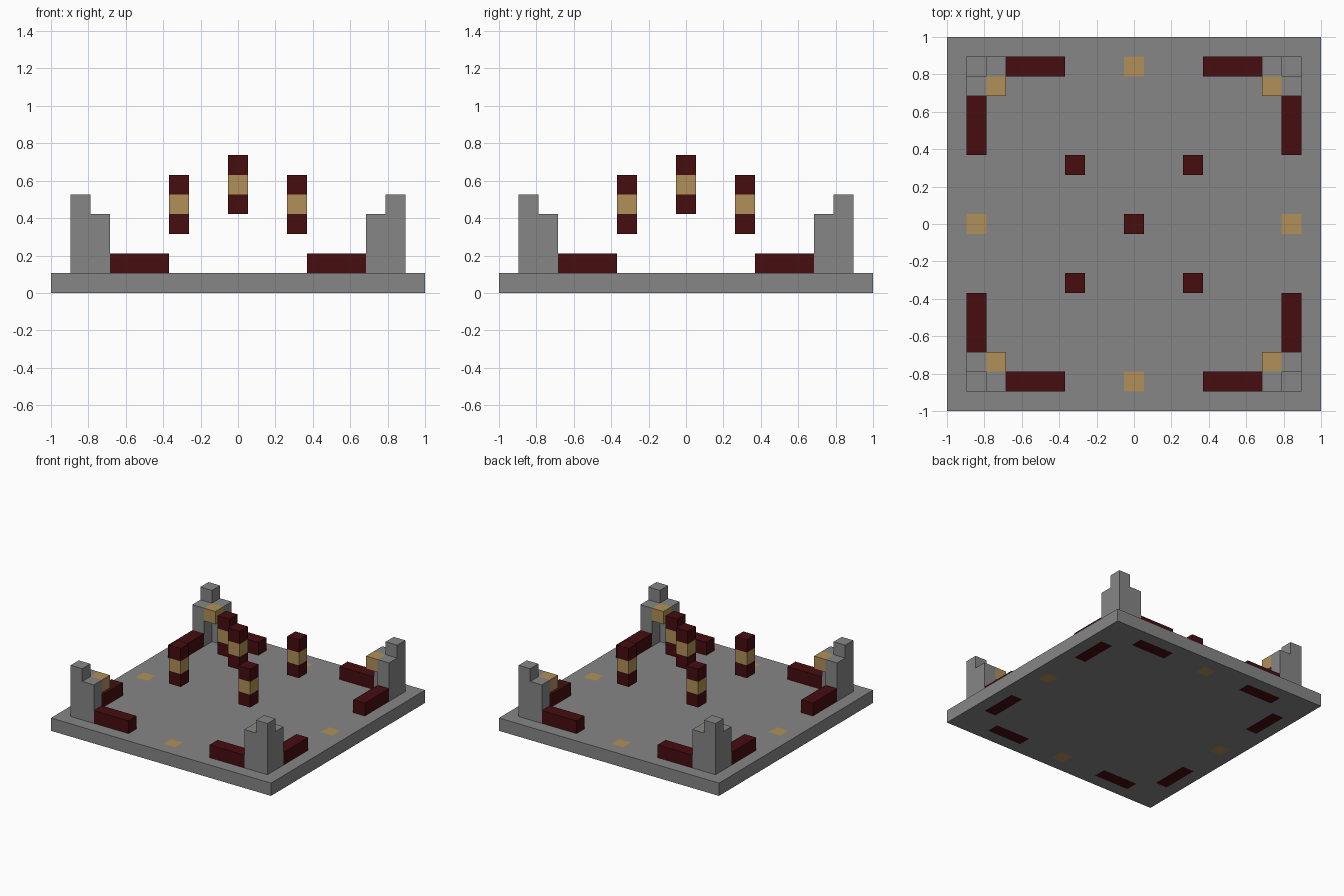
import bpy, bmesh
from mathutils import Vector

U = 2 / 19  # edge length of one block

cube = bpy.data.objects.get("Cube")
if cube:
    bpy.data.objects.remove(cube, do_unlink=True)


def make_material(name, rgb):
    mat = bpy.data.materials.new(name)
    mat.use_nodes = True
    colour = (*rgb, 1)
    mat.diffuse_color = colour
    bsdf = next(n for n in mat.node_tree.nodes if n.type == 'BSDF_PRINCIPLED')
    bsdf.inputs["Base Color"].default_value = colour
    return mat


GREY = make_material("stone_grey", (0.24, 0.24, 0.24))
RED = make_material("dark_red", (0.061, 0.004, 0.005))
GOLD = make_material("sand_gold", (0.434, 0.279, 0.098))


def add_box(bm, lo, hi):
    """Box from block index lo up to and including block index hi."""
    verts = bmesh.ops.create_cube(bm, size=1)["verts"]
    for v in verts:
        v.co = Vector([(l - off if c < 0 else h + 1 - off) * U
                       for c, l, h, off in zip(v.co, lo, hi, (.5, .5, 0))])


def finish(name, bm, mats):
    mesh = bpy.data.meshes.new(name)
    bm.to_mesh(mesh)
    bm.free()
    for mat in mats:
        mesh.materials.append(mat)
    obj = bpy.data.objects.new(name, mesh)
    bpy.context.collection.objects.link(obj)
    return obj


def box(name, lo, hi, mat):
    bm = bmesh.new()
    add_box(bm, lo, hi)
    return finish(name, bm, [mat])


# Base slab, cut along block lines so the inlays can be coloured
bm = bmesh.new()
add_box(bm, (-9, -9, 0), (9, 9, 0))
for axis in (Vector((1, 0, 0)), Vector((0, 1, 0))):
    for line in (.5, 3.5, 6.5, 7.5, 8.5):
        for side in (-1, 1):
            bmesh.ops.bisect_plane(bm, geom=bm.verts[:] + bm.edges[:] + bm.faces[:],
                                   plane_co=axis * line * side * U, plane_no=axis)
bm.normal_update()
inner_faces = []
for f in bm.faces:
    c = f.calc_center_median() / U
    near, far = sorted((abs(c.x), abs(c.y)))
    if abs(f.normal.z) > .5 and 7.5 < far < 8.5:
        if near < .5:
            f.material_index = 2
        elif 3.5 < near < 6.5:
            f.material_index = 1
            if f.normal.z > 0:
                inner_faces.append(f)
# the slab top is left open beneath the low walls
bmesh.ops.delete(bm, geom=inner_faces, context='FACES')
finish("base_slab", bm, [GREY, RED, GOLD])

# Corners: stepped pillar, hanging lamp block and two low walls
for sx, xname in ((-1, "right"), (1, "left")):
    for sy, yname in ((-1, "front"), (1, "back")):
        tag = f"{yname}_{xname}"

        def block(name, a, b, z0, z1, mat):
            xs, ys = sorted((a[0] * sx, b[0] * sx)), sorted((a[1] * sy, b[1] * sy))
            box(f"{name}_{tag}", (xs[0], ys[0], z0), (xs[1], ys[1], z1), mat)

        block("corner_pillar", (8, 8), (8, 8), 1, 4, GREY)
        block("pillar_step_x", (7, 8), (7, 8), 1, 3, GREY)
        block("pillar_step_y", (8, 7), (8, 7), 1, 3, GREY)
        block("corner_lamp", (7, 7), (7, 7), 3, 3, GOLD)
        block("low_wall_x", (4, 8), (6, 8), 1, 1, RED)
        block("low_wall_y", (8, 4), (8, 6), 1, 1, RED)


# Floating columns with a gold band
def floating_column(name, x, y, z):
    for part, dz, mat in (("bottom", 0, RED), ("band", 1, GOLD), ("top", 2, RED)):
        box(f"{name}_{part}", (x, y, z + dz), (x, y, z + dz), mat)


floating_column("centre_column", 0, 0, 4)
for x in (-3, 3):
    for y in (-3, 3):
        side = ("front" if y < 0 else "back") + ("_right" if x < 0 else "_left")
        floating_column(f"column_{side}", x, y, 3)
